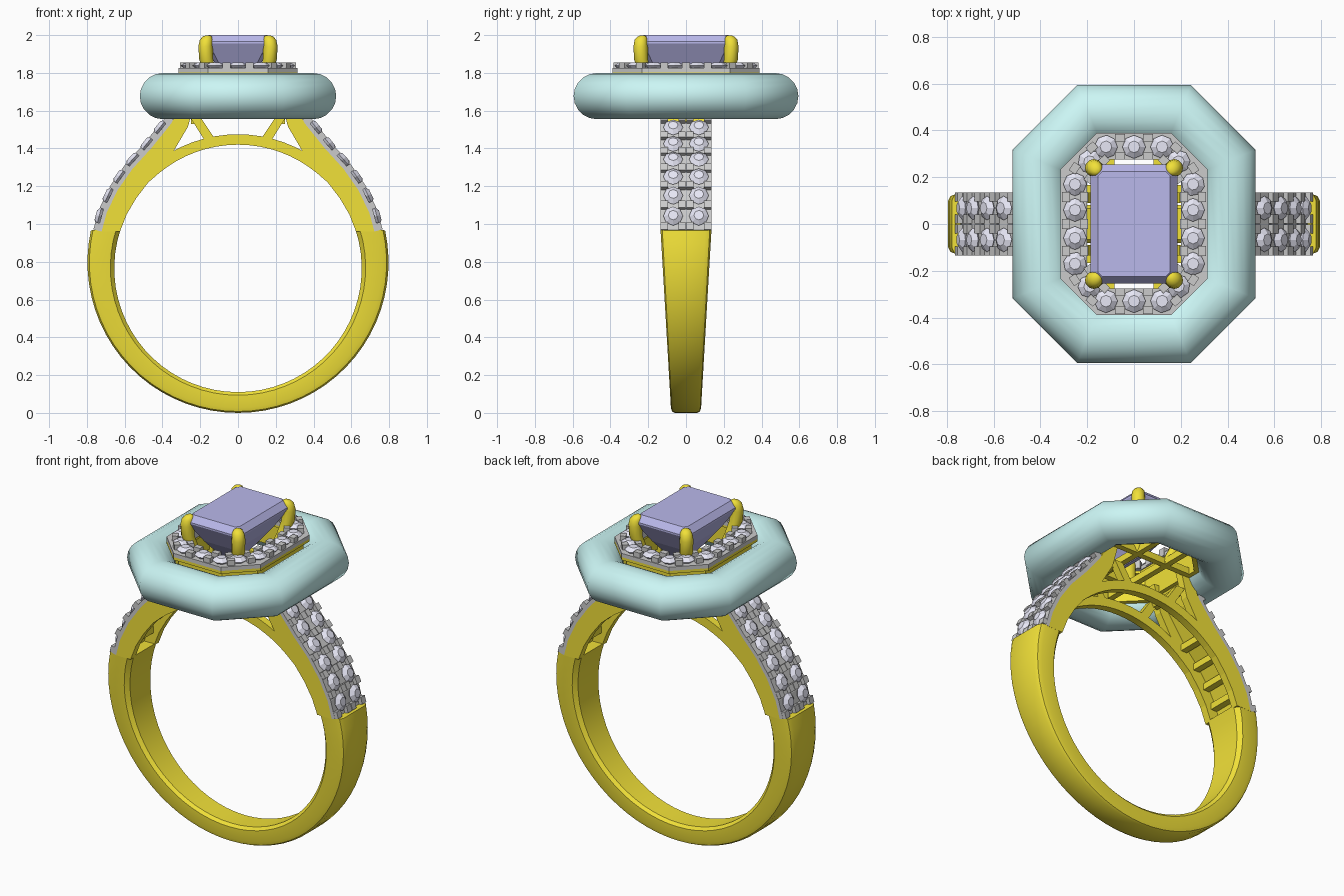
import bpy, bmesh, math
from mathutils import Vector, Matrix

if "Cube" in bpy.data.objects:
    bpy.data.objects.remove(bpy.data.objects["Cube"])


def material(name, rgb):
    m = bpy.data.materials.new(name)
    m.diffuse_color = (*rgb, 1)
    m.use_nodes = True
    m.node_tree.nodes["Principled BSDF"].inputs["Base Color"].default_value = m.diffuse_color
    return m


GOLD = material("gold", (0.88, 0.75, 0.04))
TEAL = material("teal", (0.60, 0.92, 0.91))
VIOLET = material("violet", (0.49, 0.48, 0.83))
PALE = material("pale_stone", (0.80, 0.80, 0.92))
GREY = material("pale_metal", (0.62, 0.62, 0.61))


def finish(bm, name, mat, smooth=None):
    bmesh.ops.recalc_face_normals(bm, faces=bm.faces)
    me = bpy.data.meshes.new(name)
    bm.to_mesh(me)
    bm.free()
    me.materials.append(mat)
    ob = bpy.data.objects.new(name, me)
    bpy.context.collection.objects.link(ob)
    if smooth:
        bpy.ops.object.select_all(action='DESELECT')
        ob.select_set(True)
        bpy.context.view_layer.objects.active = ob
        bpy.ops.object.shade_smooth_by_angle(angle=math.radians(smooth))
    return ob


def loft(bm, sections, closed=False):
    rows = [[bm.verts.new(p) for p in s] for s in sections]
    n = len(rows[0])
    for i in range(len(rows) if closed else len(rows) - 1):
        a, b = rows[i], rows[(i + 1) % len(rows)]
        for j in range(n):
            k = (j + 1) % n
            bm.faces.new((a[j], a[k], b[k], b[j]))
    if not closed:
        bm.faces.new(rows[0])
        bm.faces.new(rows[-1])


def strip(bm, a, b, y0, y1, sx=1):
    """Bar between two (x, z) lines, spanning y0 to y1."""
    loft(bm, [[(sx * p[0], y0, p[1]), (sx * q[0], y0, q[1]),
               (sx * q[0], y1, q[1]), (sx * p[0], y1, p[1])] for p, q in zip(a, b)])


def octagon(d, z):
    """Cut-corner outline, offset by d from the stone plate's edge."""
    x, y, c = 0.315 + d, 0.39 + d, 0.157 + 0.586 * d
    q = [(x, y - c), (x - c, y)]
    pts = q + [(-a, b) for a, b in q[::-1]] + [(-a, -b) for a, b in q] + [(a, -b) for a, b in q[::-1]]
    return [Vector((a, b, z)) for a, b in pts]


def octagon_ring(bm, profile):
    loft(bm, [octagon(d, z) for d, z in profile], closed=True)


def brilliant(bm, mat, r, n=8):
    rings = [[mat @ Vector((k * r * math.cos(2 * math.pi * (i + o) / n),
                            k * r * math.sin(2 * math.pi * (i + o) / n), z * r))
              for i in range(n)] for k, z, o in ((0.15, -0.75, 0), (1, 0, 0), (0.5, 0.36, 0))]
    loft(bm, rings)


def box(bm, mat, size):
    bmesh.ops.create_cube(bm, size=1, matrix=mat @ Matrix.Diagonal((*size, 1)))


def frame(o, t, n):
    """Axes: x along the row, z out of the surface."""
    t, n = t.normalized(), n.normalized()
    return Matrix.Translation(o) @ Matrix((t, n.cross(t), n)).transposed().to_4x4()


# Lower band, tapering towards the bottom
bm = bmesh.new()
secs = []
for i in range(41):
    u = i / 20 - 1
    ai, ao = u * math.radians(108.2), u * math.radians(102.3)
    pi = Vector((0.655 * math.sin(ai), 0, 0.765 - 0.655 * math.cos(ai)))
    po = Vector((0.797 * math.sin(ao), 0, 0.797 - 0.797 * math.cos(ao)))
    w = 0.08 + 0.055 * min(1, po.z / 0.97)
    secs.append([pi.lerp(po, f) + Vector((0, w * k, 0)) for f, k in
                 ((0, -.8), (.15, -1), (.75, -1), (.93, -.93), (1, -.75),
                  (1, .75), (.93, .93), (.75, 1), (.15, 1), (0, .8))])
loft(bm, secs)
finish(bm, "lower_band", GOLD, 35)

# Open shoulders: side rails, floor under the stones, rungs and struts
outer = [(.722, .96), (.695, 1.06), (.637, 1.18), (.56, 1.29), (.46, 1.40), (.355, 1.53), (.28, 1.68)]
inner = [(.625, .96), (.59, 1.05), (.54, 1.135), (.475, 1.22), (.40, 1.285), (.265, 1.515), (.22, 1.68)]
floor = [Vector(o).lerp(Vector(i), 0.3) for o, i in zip(outer, inner)]
bm = bmesh.new()
for sx in (1, -1):
    strip(bm, floor, outer, -0.1, 0.1, sx)
    for y0, y1 in ((-0.135, -0.09), (0.09, 0.135)):
        strip(bm, inner, outer, y0, y1, sx)
        strip(bm, [(.25, 1.56), (.175, 1.44)], [(.195, 1.56), (.115, 1.44)], y0, y1, sx)
    strip(bm, [(.25, 1.555), (.25, 1.53)], [(.2, 1.555), (.215, 1.53)], -0.1, 0.1, sx)
    for i in range(1, 5):
        p = Vector(inner[i]).lerp(Vector(outer[i]), 0.55)
        box(bm, Matrix.Translation((sx * p.x, 0, p.y)), (0.04, 0.2, 0.04))
finish(bm, "shoulders", GOLD)

# Thin arch rails closing the finger hole
bm = bmesh.new()
angles = [math.radians(-40 + 5 * i) for i in range(17)]
for y0, y1 in ((-0.135, -0.09), (0.09, 0.135)):
    strip(bm, *[[(r * math.sin(a), 0.765 + r * math.cos(a)) for a in angles] for r in (0.655, 0.71)], y0, y1)
finish(bm, "arch_rails", GOLD, 35)

# Big cut-corner halo tube
bm = bmesh.new()
octagon_ring(bm, [(0.083 + 0.122 * math.cos(i * math.pi / 10), 1.677 + 0.122 * math.sin(i * math.pi / 10))
                  for i in range(20)])
finish(bm, "halo_tube", TEAL, 50)

# Gold gallery under the stone plate
bm = bmesh.new()
octagon_ring(bm, [(-0.11, 1.785), (0, 1.785), (0, 1.802), (-0.11, 1.802)])
octagon_ring(bm, [(-0.06, 1.64), (-0.03, 1.64), (-0.03, 1.79), (-0.06, 1.79)])
for y in (-0.15, 0.15):
    box(bm, Matrix.Translation((0, y, 1.66)), (0.54, 0.035, 0.04))
for x in (-0.1, 0.1):
    box(bm, Matrix.Translation((x, 0, 1.66)), (0.035, 0.64, 0.04))
finish(bm, "gallery", GOLD)

# Claws holding the centre stone
bm = bmesh.new()
claw = [(.10, .15, 1.65, .028), (.15, .215, 1.80, .033), (.168, .238, 1.87, .037), (.172, .24, 1.94, .038),
        (.168, .238, 1.975, .034), (.163, .233, 1.992, .024), (.16, .23, 1.999, .01)]
for sx in (1, -1):
    for sy in (1, -1):
        loft(bm, [[(sx * x + r * math.cos(i * math.pi / 6), sy * y + r * math.sin(i * math.pi / 6), z)
                   for i in range(12)] for x, y, z, r in claw])
finish(bm, "claws", GOLD, 50)

# Step-cut centre stone
bm = bmesh.new()
secs = []
for x, y, c, z in ((.01, .09, .004, 1.70), (.115, .19, .02, 1.84), (.185, .255, .03, 1.955),
                   (.185, .255, .03, 1.965), (.155, .225, .02, 2.0)):
    q = [(x, y - c), (x - c, y), (c - x, y), (-x, y - c)]
    secs.append([(a, b, z) for a, b in q] + [(-a, -b, z) for a, b in q])
loft(bm, secs)
finish(bm, "centre_stone", VIOLET)

# Stone plate round the centre: small stones with grip posts in the gaps
plate, posts, stones = bmesh.new(), bmesh.new(), bmesh.new()
octagon_ring(plate, [(-0.115, 1.80), (0, 1.80), (0, 1.825), (-0.115, 1.825)])
finish(plate, "stone_plate", GREY)
q = [(.2525, .06), (.2525, .17), (.19, .267), (.12, .33)]
row = q + [(0, .33)] + [(-x, y) for x, y in q[::-1]] + [(-x, -y) for x, y in q] \
    + [(0, -.33)] + [(x, -y) for x, y in q[::-1]]
for i, p in enumerate(row):
    a, b = Vector((*p, 1.838)), Vector((*row[(i + 1) % len(row)], 1.838))
    brilliant(stones, frame(a, b - a, Vector((0, 0, 1))), 0.05)
    f = frame((a + b) / 2, b - a, Vector((0, 0, 1)))
    for s in (-0.038, 0.038):
        box(posts, f @ Matrix.Translation((0, s, -0.008)), (0.042, 0.034, 0.05))
finish(posts, "plate_posts", GREY)
finish(stones, "plate_stones", PALE)

# Shoulder strips: two rows of small stones each side
base, posts, stones = bmesh.new(), bmesh.new(), bmesh.new()
line = [Vector(p) for p in outer[:6]]


def at(s):
    for a, b in zip(line, line[1:]):
        l = (b - a).length
        if s <= l or b is line[-1]:
            return a + (b - a) * (s / l), (b - a).normalized()
        s -= l


for sx in (1, -1):
    top = []
    for i, p in enumerate(line):
        t = line[min(i + 1, 5)] - line[max(i - 1, 0)]
        top.append(p + Vector((t.y, -t.x)).normalized() * 0.022)
    strip(base, line, top, -0.135, 0.135, sx)
    for i in range(13):
        p, t = at(0.02 + i * 0.056)
        n = Vector((sx * t.y, 0, -t.x))
        o = Vector((sx * p.x, 0, p.y))
        f = frame(o, Vector((sx * t.x, 0, t.y)), n)
        for y in (-0.068, 0.068):
            if i % 2:
                brilliant(stones, f @ Matrix.Translation((0, y, 0.034)), 0.052)
            else:
                for s in (-0.047, 0.047):
                    box(posts, f @ Matrix.Translation((0, y + s, 0.022)), (0.04, 0.038, 0.046))
finish(base, "shoulder_strips", GREY)
finish(posts, "shoulder_posts", GREY)
finish(stones, "shoulder_stones", PALE)
